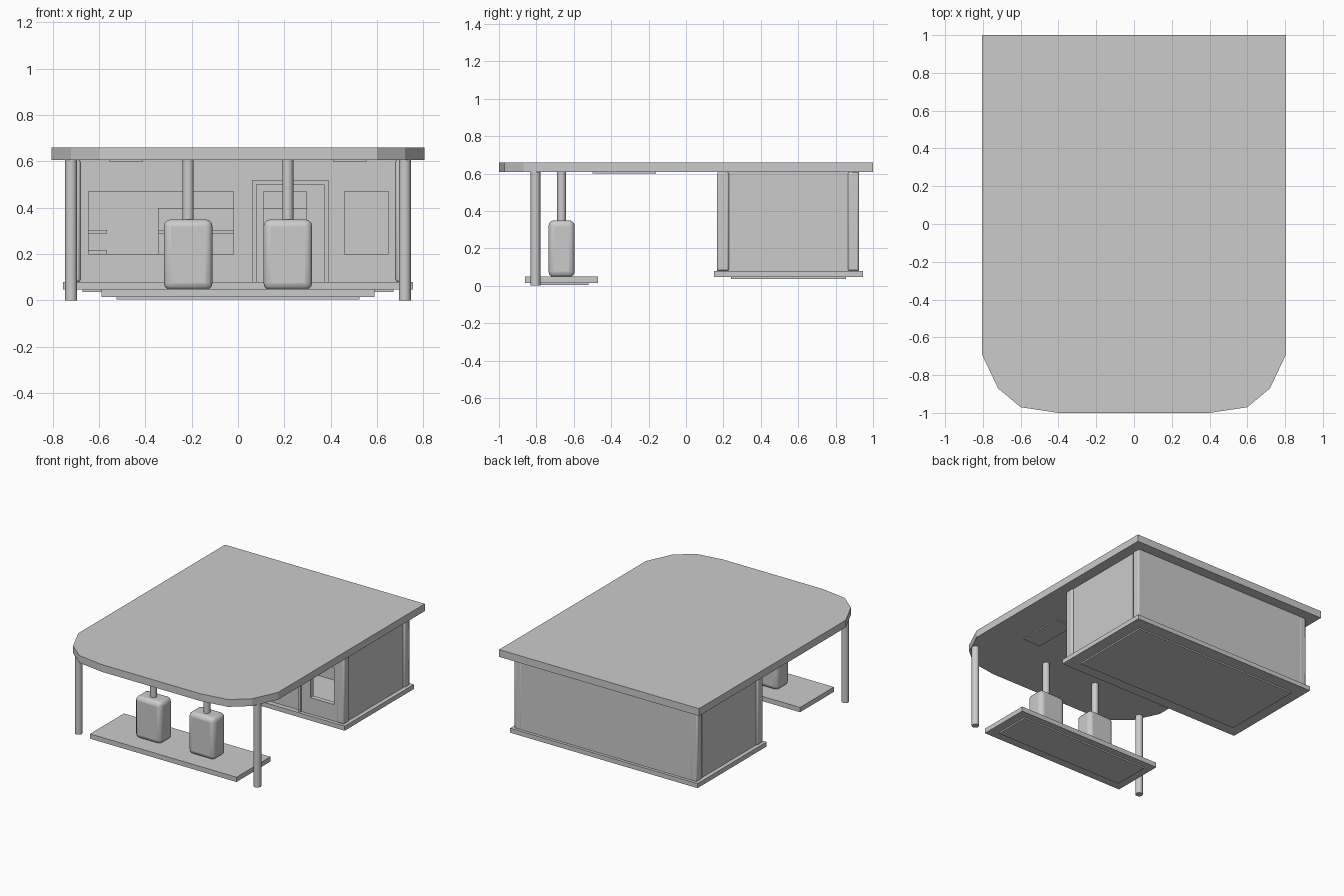
import bpy
import bmesh
import math
from mathutils import Vector

if "Cube" in bpy.data.objects:
    bpy.data.objects.remove(bpy.data.objects["Cube"])

GREY = (0.6, 0.6, 0.6, 1)
grey = bpy.data.materials.new("plain grey")
grey.use_nodes = True
grey.diffuse_color = GREY
grey.node_tree.nodes["Principled BSDF"].inputs["Base Color"].default_value = GREY


def finish(name, bm, bevel=0, segments=1, smooth=False):
    bmesh.ops.recalc_face_normals(bm, faces=bm.faces)
    mesh = bpy.data.meshes.new(name)
    bm.to_mesh(mesh)
    bm.free()
    mesh.materials.append(grey)
    ob = bpy.data.objects.new(name, mesh)
    bpy.context.collection.objects.link(ob)
    if bevel:
        mod = ob.modifiers.new("rounding", "BEVEL")
        mod.width = bevel
        mod.segments = segments
    if smooth:
        bpy.ops.object.select_all(action="DESELECT")
        ob.select_set(True)
        bpy.context.view_layer.objects.active = ob
        bpy.ops.object.shade_smooth_by_angle(angle=math.radians(40))
    return ob


def box(name, x, y, z, **look):
    """Box from (min, max) pairs."""
    bm = bmesh.new()
    bmesh.ops.create_cube(bm, size=1)
    for v in bm.verts:
        v.co = Vector([lo + (c + 0.5) * (hi - lo) for c, (lo, hi) in zip(v.co, (x, y, z))])
    return finish(name, bm, **look)


def post(name, x, y, z, radius):
    bm = bmesh.new()
    bmesh.ops.create_cone(bm, cap_ends=True, segments=12, radius1=radius, radius2=radius, depth=z[1] - z[0])
    bmesh.ops.translate(bm, verts=bm.verts, vec=(x, y, sum(z) / 2))
    return finish(name, bm, smooth=True)


def panel(name, x, z, y, holes):
    """Upright panel with openings, made from a grid of cells with the holes left out."""
    xs = sorted({*x, *(v for h in holes for v in h[0])})
    zs = sorted({*z, *(v for h in holes for v in h[1])})
    bm = bmesh.new()
    for x0, x1 in zip(xs, xs[1:]):
        for z0, z1 in zip(zs, zs[1:]):
            mx, mz = (x0 + x1) / 2, (z0 + z1) / 2
            if not any(h[0][0] < mx < h[0][1] and h[1][0] < mz < h[1][1] for h in holes):
                bm.faces.new([bm.verts.new((a, y[0], b)) for a, b in ((x0, z0), (x1, z0), (x1, z1), (x0, z1))])
    bmesh.ops.remove_doubles(bm, verts=bm.verts, dist=0.0001)
    solid = bmesh.ops.extrude_face_region(bm, geom=bm.faces[:] + bm.edges[:] + bm.verts[:], use_keep_orig=True)
    moved = [g for g in solid["geom"] if isinstance(g, bmesh.types.BMVert)]
    bmesh.ops.translate(bm, verts=moved, vec=(0, y[1] - y[0], 0))
    return finish(name, bm)


# Canopy roof with clipped round front corners
TOP, UNDER = 0.66, 0.607
corner = [(0.805, 1), (0.805, -0.69), (0.72, -0.87), (0.6, -0.97), (0.4, -1)]
outline = corner + [(-a, b) for a, b in reversed(corner)]
bm = bmesh.new()
face = bm.faces.new([bm.verts.new((a, b, UNDER)) for a, b in outline])
raised = bmesh.ops.extrude_face_region(bm, geom=[face], use_keep_orig=True)
bmesh.ops.translate(bm, verts=[g for g in raised["geom"] if isinstance(g, bmesh.types.BMVert)],
                    vec=(0, 0, TOP - UNDER))
finish("canopy_roof", bm)

# Pump island
box("island_slab", (-0.59, 0.59), (-0.86, -0.47), (0.015, 0.05))
box("island_base", (-0.525, 0.525), (-0.79, -0.52), (0.005, 0.016))

# Paired parts of the forecourt and the shop corners
for side, s in (("left", 1), ("right", -1)):
    px = s * 0.215
    post(side + "_canopy_post", s * 0.72, -0.805, (0, UNDER), 0.026)
    post(side + "_pump_post", px, -0.665, (0.33, UNDER), 0.024)
    box(side + "_pump", (px - 0.105, px + 0.105), (-0.735, -0.595), (0.045, 0.35),
        bevel=0.03, segments=3, smooth=True)
    box(side + "_canopy_lamp", sorted((s * 0.41, s * 0.555)), (-0.5, -0.16), (0.599, 0.608))
    box(side + "_wall", sorted((s * 0.69, s * 0.725)), (0.2, 0.9), (0.08, UNDER))
    for end, y in (("front", (0.165, 0.23)), ("back", (0.865, 0.925))):
        box(f"{side}_{end}_corner_pillar", sorted((s * 0.68, s * 0.738)), y, (0.08, UNDER),
            bevel=0.01, segments=2, smooth=True)

# Shop floor and back wall
box("shop_floor", (-0.755, 0.755), (0.15, 0.945), (0.047, 0.08))
box("shop_base", (-0.67, 0.67), (0.24, 0.855), (0.037, 0.048))
box("back_wall", (-0.73, 0.73), (0.89, 0.924), (0.08, UNDER))

# Shop front with window and door openings
big = ((-0.645, -0.02), (0.2, 0.47))
small = ((0.46, 0.65), (0.2, 0.47))
doorway = ((0.08, 0.37), (0.08, 0.5))
glazing = ((0.11, 0.295), (0.225, 0.47))
panel("front_wall", (-0.7, 0.7), (0.08, UNDER), (0.175, 0.21), [big, small, doorway])
panel("door", *doorway, (0.185, 0.205), [glazing])
panel("door_frame", (0.06, 0.39), (0.08, 0.52), (0.165, 0.177), [doorway])

# Counter and wall shelves inside
box("counter", (-0.345, 0.3), (0.7, 0.85), (0.08, 0.4))
box("counter_ledge", (-0.345, 0.3), (0.67, 0.7), (0.29, 0.305))
for name, z in (("lower_shelf", 0.2), ("upper_shelf", 0.29)):
    box(name, (-0.69, -0.565), (0.3, 0.85), (z, z + 0.015))
